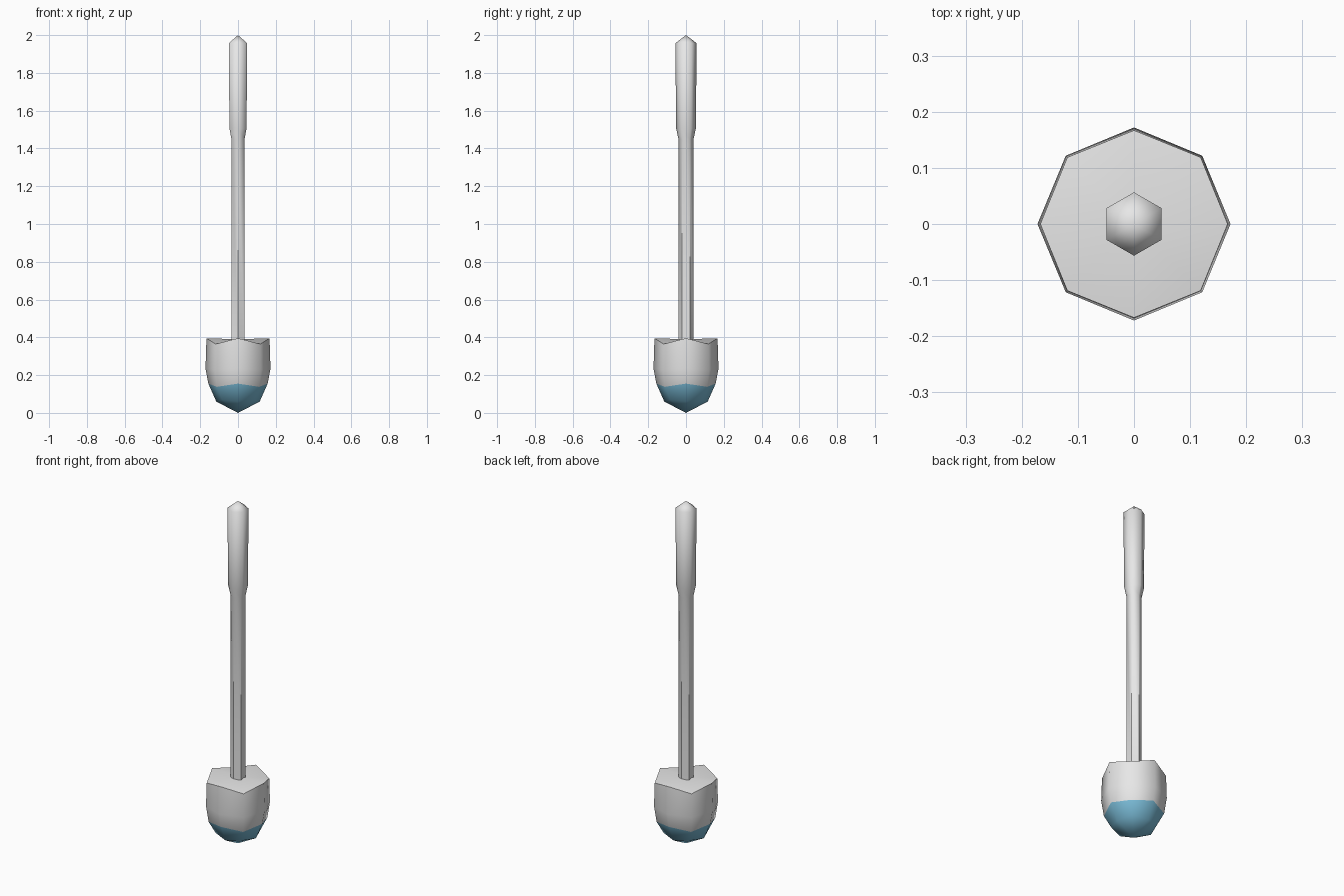
import bpy, bmesh, math

if "Cube" in bpy.data.objects:
    bpy.data.objects.remove(bpy.data.objects["Cube"])


def material(name, rgb):
    m = bpy.data.materials.new(name)
    m.diffuse_color = (*rgb, 1)
    m.use_nodes = True
    m.node_tree.nodes["Principled BSDF"].inputs["Base Color"].default_value = m.diffuse_color
    return m


GREY = material("light_grey", (0.8, 0.8, 0.8))
BLUE = material("sky_blue", (0.195, 0.50, 0.68))


def finish(bm, name, mats):
    bmesh.ops.recalc_face_normals(bm, faces=bm.faces)
    for f in bm.faces:
        f.smooth = True
    me = bpy.data.meshes.new(name)
    bm.to_mesh(me)
    bm.free()
    for m in mats:
        me.materials.append(m)
    ob = bpy.data.objects.new(name, me)
    bpy.context.collection.objects.link(ob)


def bridge(bm, a, b, mat=0):
    n = len(a)
    for i in range(n):
        j = (i + 1) % n
        bm.faces.new((a[i], a[j], b[j], b[i])).material_index = mat


# Head: octagonal rings whose diagonal corners sit at a different height
# (radius on axis, z on axis, radius on diagonal, z on diagonal)
HEAD = [(0.115, 0.06, 0.12, 0.07), (0.157, 0.155, 0.158, 0.138),
        (0.172, 0.235, 0.172, 0.23), (0.167, 0.395, 0.168, 0.365)]
bm = bmesh.new()
rings = []
for ra, za, rd, zd in HEAD:
    ring = []
    for i in range(8):
        t = i * math.pi / 4
        r, z = (rd, zd) if i % 2 else (ra, za)
        ring.append(bm.verts.new((r * math.cos(t), r * math.sin(t), z)))
    rings.append(ring)
for k in range(3):
    bridge(bm, rings[k], rings[k + 1], 1 if k == 0 else 0)
# four-quad caps, blue below and grey above
for ring, z, mat in ((rings[0], 0.0, 1), (rings[3], 0.39, 0)):
    c = bm.verts.new((0, 0, z))
    for i in range(0, 8, 2):
        f = bm.faces.new((c, ring[i], ring[i + 1], ring[(i + 2) % 8]))
        f.material_index = mat
# crisp rim
for i in range(8):
    bm.edges.get((rings[3][i], rings[3][(i + 1) % 8])).smooth = False
finish(bm, "head", [GREY, BLUE])

# Shaft and grip: hexagonal, pointed at the top end
SHAFT = [(0.04, 0.37), (0.04, 1.45), (0.052, 1.505), (0.0565, 1.957)]
bm = bmesh.new()
rings = []
for r, z in SHAFT:
    rings.append([bm.verts.new((r * math.sin(i * math.pi / 3),
                                r * math.cos(i * math.pi / 3), z)) for i in range(6)])
for a, b in zip(rings, rings[1:]):
    bridge(bm, a, b)
tip = bm.verts.new((0, 0, 2.0))
for i in range(6):
    bm.faces.new((rings[3][i], rings[3][(i + 1) % 6], tip))
bm.faces.new(rings[0])
# the lower shaft edges are sharp and fade into the smooth grip
for i in range(6):
    bm.edges.get((rings[0][i], rings[1][i])).smooth = False
    bm.edges.get((rings[0][i], rings[0][(i + 1) % 6])).smooth = False
finish(bm, "shaft_and_grip", [GREY])
